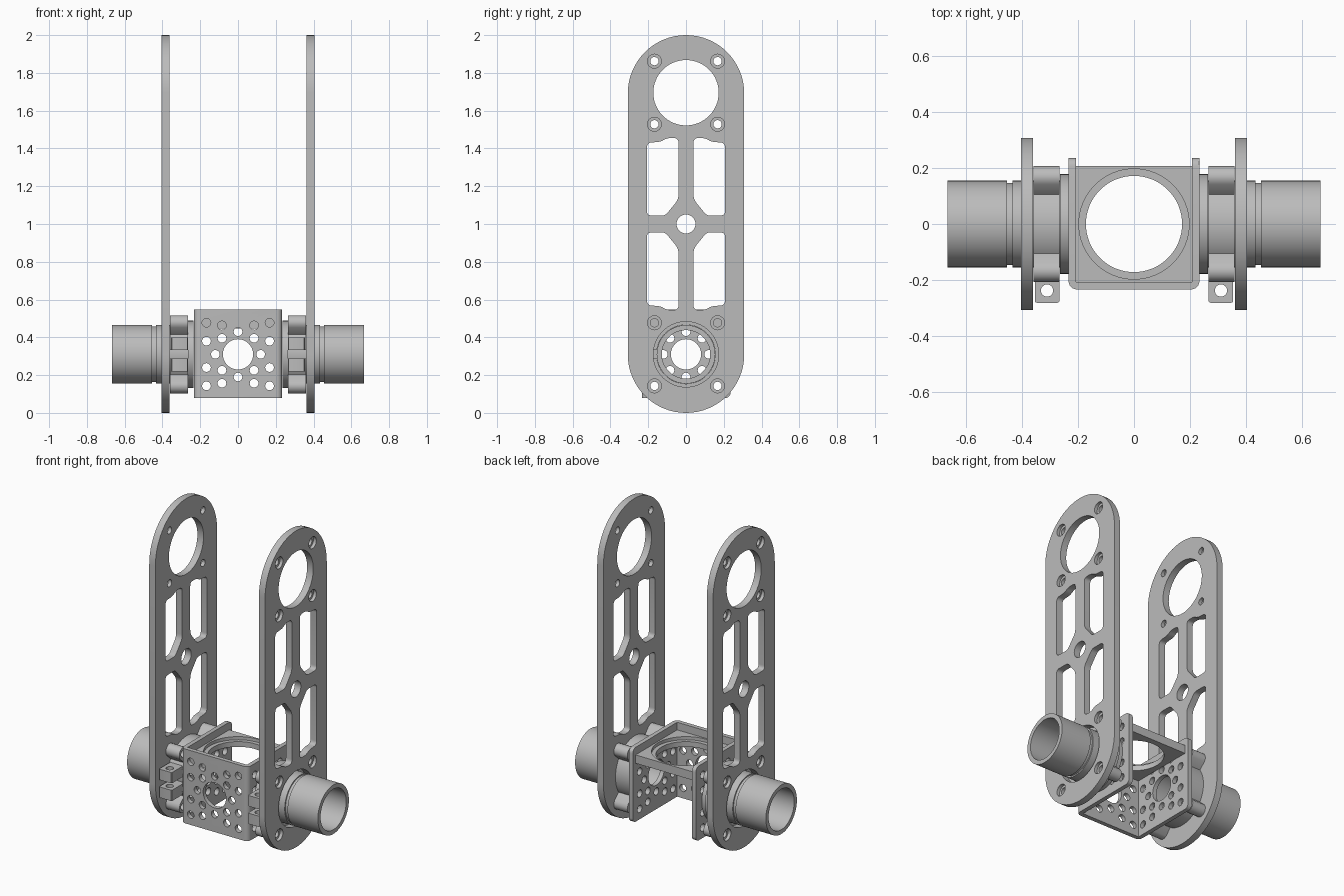
import bpy, bmesh, math
from mathutils import Matrix, Vector

if "Cube" in bpy.data.objects:
    bpy.data.objects.remove(bpy.data.objects["Cube"])

grey = bpy.data.materials.new("grey_metal")
grey.diffuse_color = (0.5, 0.5, 0.5, 1)
grey.use_nodes = True
grey.node_tree.nodes["Principled BSDF"].inputs["Base Color"].default_value = grey.diffuse_color

AXLE = 0.31   # height of the pivot axis
BOLT = 0.167  # half spacing of the square bolt pattern

# Profile planes: extrusion runs along the named axis
ALONG_X = Matrix(((0, 0, 1), (1, 0, 0), (0, 1, 0))).to_4x4()   # profile (y, z)
ALONG_Y = Matrix(((1, 0, 0), (0, 0, -1), (0, 1, 0))).to_4x4()  # profile (x, z), depth toward -y
ALONG_Z = Matrix.Identity(4)                                   # profile (x, y)


def circle(u, v, r, n=24):
    return [(u + r * math.cos(2 * math.pi * i / n), v + r * math.sin(2 * math.pi * i / n)) for i in range(n)]


def rounded(points, r, steps=5):
    """Polygon with filleted corners."""
    out = []
    for i, p in enumerate(points):
        p = Vector(p)
        a, b = Vector(points[i - 1]) - p, Vector(points[(i + 1) % len(points)]) - p
        d = min(r, a.length * 0.45, b.length * 0.45)
        s, e = p + a.normalized() * d, p + b.normalized() * d
        for k in range(steps + 1):
            t = k / steps
            out.append(tuple(s * (1 - t) ** 2 + p * 2 * t * (1 - t) + e * t * t))
    return out


def add(name, mesh):
    mesh.materials.clear()
    mesh.materials.append(grey)
    ob = bpy.data.objects.new(name, mesh)
    bpy.context.collection.objects.link(ob)
    return ob


def extrude(name, loops, lo, hi, plane):
    """Fill closed loops (inner ones become holes) and extrude from lo to hi."""
    cu = bpy.data.curves.new(name, 'CURVE')
    cu.dimensions, cu.fill_mode, cu.extrude = '2D', 'BOTH', (hi - lo) / 2
    for pts in loops:
        sp = cu.splines.new('POLY')
        sp.points.add(len(pts) - 1)
        for q, (u, v) in zip(sp.points, pts):
            q.co = (u, v, 0, 1)
        sp.use_cyclic_u = True
    tmp = bpy.data.objects.new("tmp", cu)
    bpy.context.collection.objects.link(tmp)
    dg = bpy.context.evaluated_depsgraph_get()
    me = bpy.data.meshes.new_from_object(tmp.evaluated_get(dg))
    bpy.data.objects.remove(tmp)
    me.transform(plane @ Matrix.Translation((0, 0, (lo + hi) / 2)))
    bm = bmesh.new()
    bm.from_mesh(me)
    bmesh.ops.remove_doubles(bm, verts=bm.verts, dist=1e-5)
    bmesh.ops.recalc_face_normals(bm, faces=bm.faces)
    bm.to_mesh(me)
    bm.free()
    return add(name, me)


def finish(ob, cutters=(), mirror=False):
    """Cut, mirror to the other side, bake and shade."""
    for c in cutters:
        m = ob.modifiers.new("cut", 'BOOLEAN')
        m.operation, m.solver, m.object = 'DIFFERENCE', 'EXACT', c
        c.hide_render = True
    if mirror:
        ob.modifiers.new("mirror", 'MIRROR').use_mirror_merge = False
    dg = bpy.context.evaluated_depsgraph_get()
    me = bpy.data.meshes.new_from_object(ob.evaluated_get(dg))
    ob.modifiers.clear()
    ob.data = me
    for c in cutters:
        bpy.data.objects.remove(c)
    bpy.ops.object.select_all(action='DESELECT')
    ob.select_set(True)
    bpy.context.view_layer.objects.active = ob
    bpy.ops.object.shade_smooth_by_angle(angle=math.radians(30))


def box(name, x0, x1, y0, y1, z0, z1):
    return extrude(name, [[(x0, y0), (x1, y0), (x1, y1), (x0, y1)]], z0, z1, ALONG_Z)


# Long side plates with lightening slots
R, TOP, MID = 0.308, 1.692, 1.0
arc = [i * math.pi / 32 for i in range(33)]
outline = [(R * math.cos(a), TOP + R * math.sin(a)) for a in arc]
outline += [(-R * math.cos(a), R - R * math.sin(a)) for a in arc]
slot = [(0.04, 0.455), (0.10, 0.455), (0.135, 0.435), (0.207, 0.43),
        (0.207, 0.045), (0.11, 0.045), (0.085, 0.075), (0.04, 0.13)]
bolts = [(sy * BOLT, c + sz * BOLT) for c in (AXLE, 1.695) for sy in (-1, 1) for sz in (-1, 1)]
loops = [outline, circle(0, 1.695, 0.173, 64), circle(0, AXLE, 0.173, 64), circle(0, MID, 0.05, 32)]
loops += [rounded([(sy * u, MID + sz * v) for u, v in slot], 0.025) for sy in (-1, 1) for sz in (-1, 1)]
loops += [circle(u, v, 0.022) for u, v in bolts]
plate = extrude("side_plate", loops, 0.362, 0.405, ALONG_X)
sinks = extrude("counterbore_cutter", [circle(u, v, 0.037) for u, v in bolts], 0.385, 0.43, ALONG_X)
finish(plate, [sinks], mirror=True)

# Pivot tubes with inner flange and a ring groove
profile = [(0.235, 0.178), (0.265, 0.178), (0.265, 0.155), (0.435, 0.155), (0.435, 0.147), (0.455, 0.147),
           (0.455, 0.155), (0.667, 0.155), (0.667, 0.128), (0.235, 0.128)]
bm = bmesh.new()
vs = [bm.verts.new((x, 0, AXLE + r)) for x, r in profile]
es = [bm.edges.new((vs[i - 1], vs[i])) for i in range(len(vs))]
bmesh.ops.spin(bm, geom=vs + es, cent=(0, 0, AXLE), axis=(1, 0, 0), angle=2 * math.pi, steps=64)
bmesh.ops.remove_doubles(bm, verts=bm.verts, dist=1e-5)
bmesh.ops.recalc_face_normals(bm, faces=bm.faces)
me = bpy.data.meshes.new("pivot_tube")
bm.to_mesh(me)
bm.free()
finish(add("pivot_tube", me), mirror=True)

# Clamp collars: ring with four bolt bosses, split at the front


def collar_radius(a, ring=0.19, boss=0.04):
    d = BOLT * math.sqrt(2)
    off = (a % (math.pi / 2)) - math.pi / 4
    s = d * math.sin(off)
    return max(ring, d * math.cos(off) + math.sqrt(boss ** 2 - s * s)) if abs(s) < boss else ring


angles = [i * 2 * math.pi / 192 for i in range(192)]
edge = [(collar_radius(a) * math.cos(a), AXLE + collar_radius(a) * math.sin(a)) for a in angles]
holes = [circle(u, v, 0.022) for u, v in bolts[:4]]
collar = extrude("clamp_collar", [edge, circle(0, AXLE, 0.156, 64)] + holes, 0.266, 0.36, ALONG_X)
finish(collar, [box("slit_cutter", 0.2, 0.361 + 0.05, -0.3, -0.1, 0.288, 0.332)], mirror=True)

# Clamp ears with a vertical screw hole
for label, z0, z1 in (("lower", 0.22, 0.288), ("upper", 0.332, 0.4)):
    tab = rounded([(0.266, -0.17), (0.355, -0.17), (0.355, -0.282), (0.266, -0.282)], 0.01, 3)
    finish(extrude(label + "_clamp_ear", [tab, circle(0.311, -0.238, 0.022)], z0, z1, ALONG_Z), mirror=True)

# U-shaped bracket, open at the back
W, T = 0.234, 0.207
front = [(-0.234, 0.236), (-W, -W), (W, -W), (W, 0.236)]
outer = [(-W, 0.236)]
for cx, start in ((-W + 0.03, math.pi), (W - 0.03, 1.5 * math.pi)):
    outer += [(cx + 0.03 * math.cos(start + k * math.pi / 12), -W + 0.03 + 0.03 * math.sin(start + k * math.pi / 12))
              for k in range(7)]
outer += [(W, 0.236), (T, 0.236), (T, -T), (-T, -T), (-T, 0.236)]
bracket = extrude("bracket", [outer], 0.078, 0.548, ALONG_Z)
bm = bmesh.new()
bm.from_mesh(bracket.data)
corners = [e for e in bm.edges if all(v.co.y > 0.23 for v in e.verts)
           and abs(e.verts[0].co.z - e.verts[1].co.z) < 1e-4]
bmesh.ops.bevel(bm, geom=corners, offset=0.03, segments=5, profile=0.5, affect='EDGES')
bm.to_mesh(bracket.data)
bm.free()

# Shared hole pattern: hub hole, ring of eight, and outer mounting holes
pattern = [circle(0, AXLE, 0.08, 48)]
pattern += [circle(0.12 * math.cos(k * math.pi / 4), AXLE + 0.12 * math.sin(k * math.pi / 4), 0.023) for k in range(8)]
pattern += [circle(su * u, AXLE + sv * v, 0.023) for su in (-1, 1) for sv in (-1, 1)
            for u, v in ((BOLT, BOLT), (BOLT, 0.07), (0.085, 0.153))]
finish(bracket, [extrude("front_hole_cutter", pattern, 0.15, 0.3, ALONG_Y),
                 extrude("side_hole_cutter", pattern, -0.3, 0.3, ALONG_X)])

# Recessed top deck with a stepped round opening
deck = extrude("bracket_deck", [[(-T, -T), (T, -T), (T, 0.208), (-T, 0.208)], circle(0, 0, 0.172, 64)],
               0.447, 0.5, ALONG_Z)
finish(deck, [extrude("step_cutter", [circle(0, 0, 0.197, 64)], 0.48, 0.55, ALONG_Z)])
